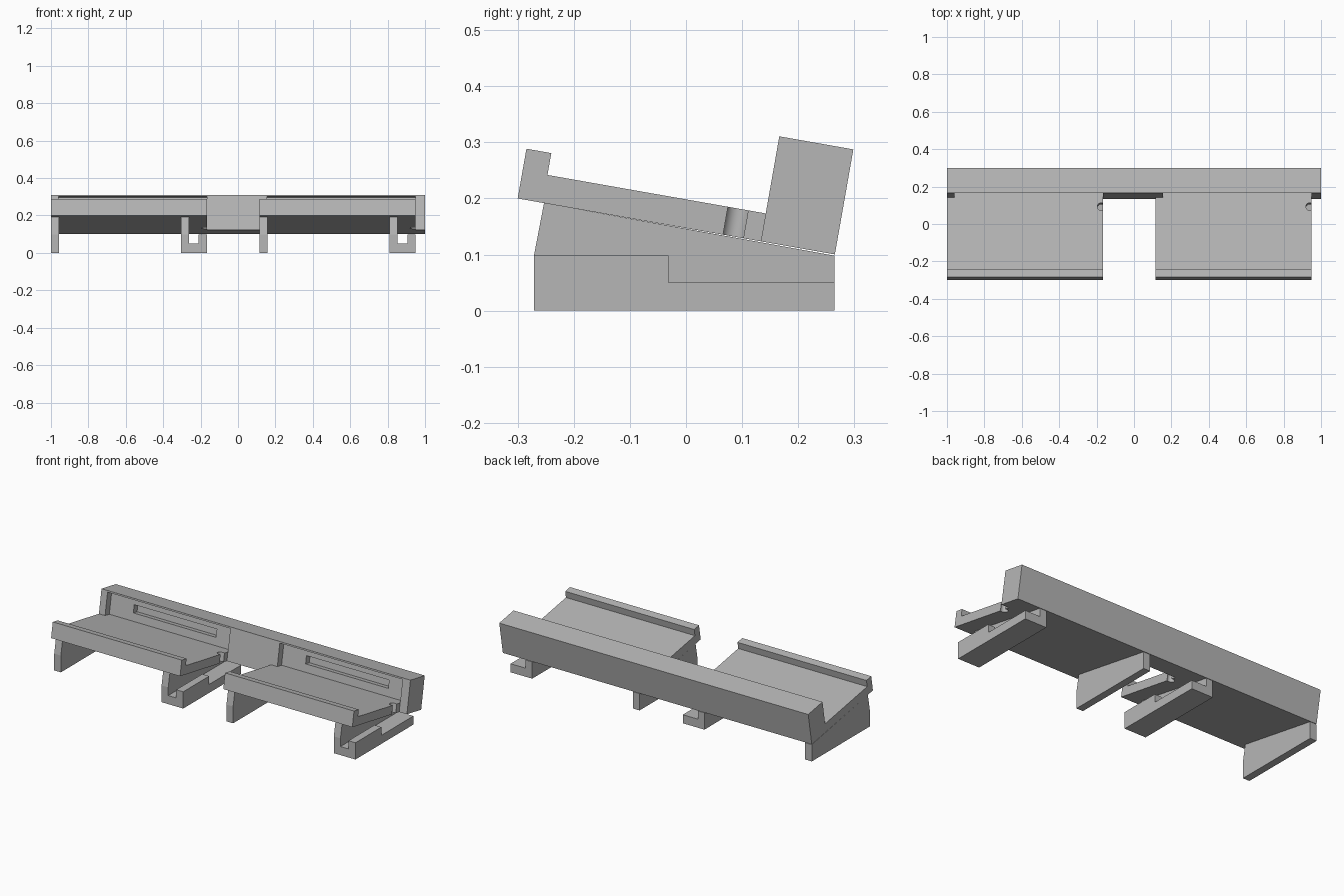
import bpy, bmesh, math
from mathutils import Matrix

cube = bpy.data.objects.get("Cube")
if cube:
    bpy.data.objects.remove(cube, do_unlink=True)

grey = bpy.data.materials.new("plain grey")
grey.use_nodes = True
tone = (0.47, 0.47, 0.47, 1)
grey.diffuse_color = tone
grey.node_tree.nodes["Principled BSDF"].inputs["Base Color"].default_value = tone

TILT = math.radians(10)
WIDTH = 0.835
TRAYS = {"right": -1.0, "left": 0.115}


def tilted(u, v):
    """Point on the sloping shelf: u runs to the back, v out of the shelf."""
    c, s = math.cos(TILT), math.sin(TILT)
    return -0.30 + u * c + v * s, 0.20 - u * s + v * c


def finish(name, bm):
    bmesh.ops.recalc_face_normals(bm, faces=bm.faces)
    mesh = bpy.data.meshes.new(name)
    bm.to_mesh(mesh)
    bm.free()
    mesh.materials.append(grey)
    ob = bpy.data.objects.new(name, mesh)
    bpy.context.collection.objects.link(ob)
    return ob


def extrude(name, profile, x0, x1):
    """Side profile of (y, z) points swept along x."""
    bm = bmesh.new()
    face = bm.faces.new([bm.verts.new((x0, y, z)) for y, z in profile])
    new = bmesh.ops.extrude_face_region(bm, geom=[face])["geom"]
    verts = [g for g in new if isinstance(g, bmesh.types.BMVert)]
    bmesh.ops.translate(bm, vec=(x1 - x0, 0, 0), verts=verts)
    return finish(name, bm)


def tilted_box(name, x0, x1, u0, u1, v0, v1):
    corners = [(u0, v0), (u1, v0), (u1, v1), (u0, v1)]
    return extrude(name, [tilted(*p) for p in corners], x0, x1)


def cut(ob, cutter):
    """Subtract the cutter, bake the result and drop the cutter."""
    cutter.hide_render = True
    mod = ob.modifiers.new("cut", "BOOLEAN")
    mod.operation = "DIFFERENCE"
    mod.solver = "EXACT"
    mod.object = cutter
    bpy.context.view_layer.update()
    result = ob.evaluated_get(bpy.context.evaluated_depsgraph_get())
    mesh = bpy.data.meshes.new_from_object(result)
    ob.modifiers.clear()
    ob.data = mesh
    bpy.data.objects.remove(cutter, do_unlink=True)


# Back wall across both trays
wall = tilted_box("back_wall", -1, 1, 0.44, 0.574, 0, 0.19)

for side, x in TRAYS.items():
    end = x + WIDTH

    # Recess under the wall's overhang, and the long slot inside it
    cut(wall, tilted_box("recess_cutter", x + 0.04, end, 0.42, 0.48, 0.0505, 0.181))
    cut(wall, tilted_box("slot_cutter", x + 0.19, x + 0.725, 0.46, 0.515, 0.096, 0.142))

    # Sloping shelf with front lip
    outline = [(0, 0), (0.44, 0), (0.44, 0.0505), (0.045, 0.0505), (0.045, 0.09), (0, 0.09)]
    shelf = extrude(side + "_shelf", [tilted(*p) for p in outline], x, end)

    # Round notch in the shelf's open edge
    bm = bmesh.new()
    y, z = tilted(0.39, 0.025)
    place = Matrix.Translation((end - 0.01, y, z)) @ Matrix.Rotation(-TILT, 4, "X")
    bmesh.ops.create_cone(bm, cap_ends=True, segments=32, radius1=0.021,
                          radius2=0.021, depth=0.12, matrix=place)
    cut(shelf, finish("notch_cutter", bm))
    bpy.context.view_layer.objects.active = shelf
    bpy.ops.object.select_all(action="DESELECT")
    shelf.select_set(True)
    bpy.ops.object.shade_smooth_by_angle(angle=math.radians(30))

    # Upright plates that carry the shelf
    front, back = -0.271, 0.265
    plate = [(front, 0), (back, 0), (back, 0.098), (-0.253, 0.192), (front, 0.098)]
    extrude(side + "_outer_foot", plate, x, x + 0.043)
    extrude(side + "_channel_foot", plate, x + 0.695, x + 0.738)

    # Channel floor and its raised front rail
    floor = [(front, 0), (back, 0), (back, 0.05), (front, 0.05)]
    extrude(side + "_channel_floor", floor, x + 0.738, x + 0.79)
    rail = [(front, 0), (back, 0), (back, 0.05), (-0.031, 0.05), (-0.031, 0.098), (front, 0.098)]
    extrude(side + "_channel_rail", rail, x + 0.79, end)
